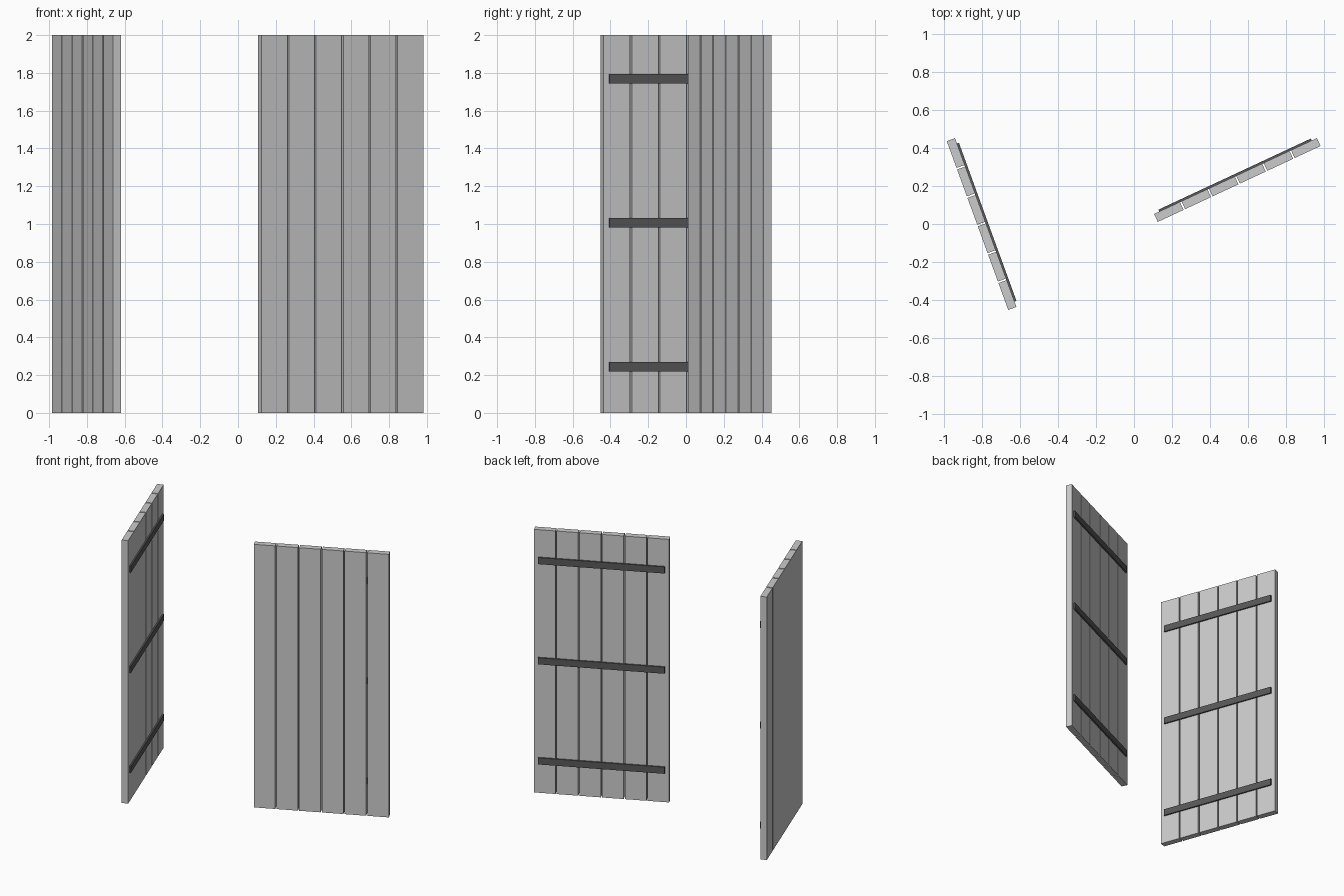
import bpy
from mathutils import Matrix, Vector
from math import radians

if "Cube" in bpy.data.objects:
    bpy.data.objects.remove(bpy.data.objects["Cube"])

PLANK_W, GAP, THICK, HEIGHT, COUNT = 0.15, 0.009, 0.046, 2.0, 6
WIDTH = COUNT * PLANK_W + (COUNT - 1) * GAP
BAT_T, MARGIN = 0.011, 0.03

iron = bpy.data.materials.new("dark_iron")
iron.diffuse_color = (0.1, 0.1, 0.1, 1)
iron.use_nodes = True
iron.node_tree.nodes["Principled BSDF"].inputs["Base Color"].default_value = iron.diffuse_color


def box(name, lo, hi, frame, mat=None):
    """Box between two corners, given in the panel's own frame."""
    lo, hi = Vector(lo), Vector(hi)
    bpy.ops.mesh.primitive_cube_add(size=1)
    ob = bpy.context.object
    ob.name = name
    ob.data.transform(Matrix.Translation((lo + hi) / 2) @ Matrix.Diagonal((*(hi - lo), 1)))
    ob.matrix_world = frame
    if mat:
        ob.data.materials.append(mat)


def panel(name, x, y, angle):
    frame = Matrix.Translation((x, y, 0)) @ Matrix.Rotation(radians(angle), 4, 'Z')
    # upright planks with narrow gaps
    for i in range(COUNT):
        u = i * (PLANK_W + GAP)
        box(name + "_plank", (u, 0, 0), (u + PLANK_W, THICK, HEIGHT), frame)
    # three dark cross straps on the back
    for z in (0.245, 1.006, 1.768):
        box(name + "_strap", (MARGIN, THICK - 0.002, z - 0.025),
            (WIDTH - MARGIN, THICK + BAT_T, z + 0.025), frame, iron)


panel("right_door", 0.125, 0.011, 25)
panel("left_door", -0.985, 0.436, -70)
